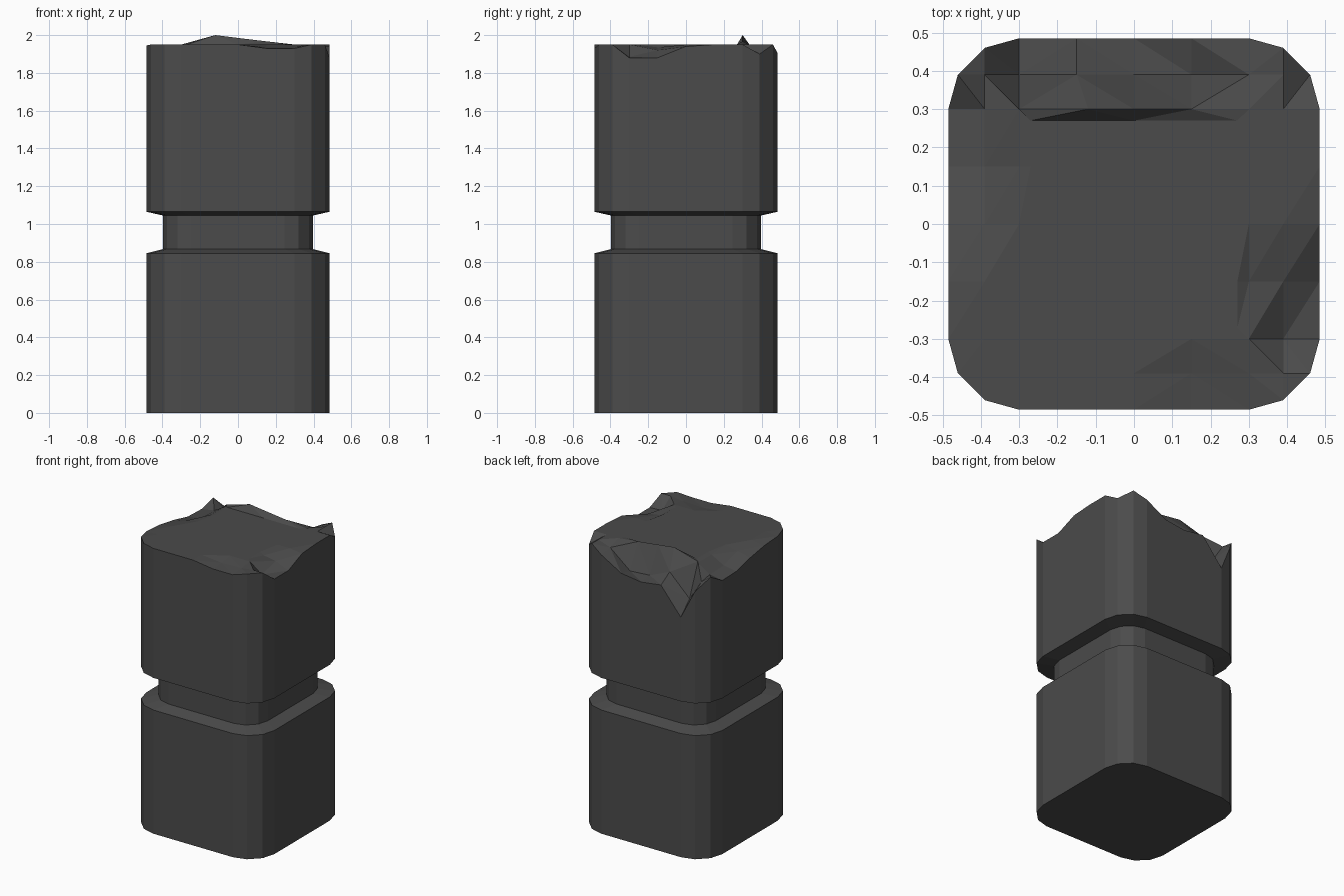
import bpy, bmesh

if "Cube" in bpy.data.objects:
    bpy.data.objects.remove(bpy.data.objects["Cube"])

STEPS = (-0.30, -0.15, 0.0, 0.15, 0.30)
H, TOP = 0.485, 1.95

# Rounded-square outline, counter-clockwise from the front left (28 points)
side = [(x, -H) for x in STEPS] + [(0.39, -0.46), (0.46, -0.39)]
outline = []
for _ in range(4):
    outline += side
    side = [(-y, x) for x, y in side]

# Broken-edge heights by outline index: 0-4 front, 7-11 right, 14-18 back, 21-25 left
rim = {3: 1.93, 4: 1.93, 7: 1.88, 8: 1.88, 9: 1.94, 12: 1.90, 14: 1.905,
       15: 1.82, 16: 1.80, 17: 1.82, 18: 1.64, 19: 1.83, 20: 1.92,
       21: 1.87, 22: 1.875, 23: 1.91, 24: 1.935, 25: 1.945}
chipped = {3: 1.935, 4: 1.94, 7: 1.885, 8: 1.92, 14: 1.92, 15: 1.80, 16: 1.81,
           17: 1.874, 18: 1.73, 19: 1.87, 20: 1.87, 21: 1.885, 22: 1.89, 23: 1.93}
ridge = {8: 1.935, 15: 1.967, 16: 1.985, 17: 2.0, 21: 1.94, 22: 1.94}


def clamp(v, m):
    return max(-m, min(m, v))


def level(scale, z):
    return [(x * scale, y * scale, z) for x, y in outline]


def broken(limit, heights):
    return [(clamp(x, limit), clamp(y, limit), heights.get(i, TOP))
            for i, (x, y) in enumerate(outline)]


# Blocks with the recessed neck between, then the broken top
rings = [level(1, 0), level(1, 0.845), level(0.82, 0.867), level(0.82, 1.045),
         level(1, 1.065), broken(1, rim), broken(0.39, chipped),
         broken(0.30, ridge), broken(0.27, {})]
x, y, z = rings[7][17]
rings[7][17] = (-0.12, y, z)

bm = bmesh.new()
loops = [[bm.verts.new(p) for p in r] for r in rings]
n = len(outline)
for a, b in zip(loops, loops[1:]):
    for i in range(n):
        j = (i + 1) % n
        bm.faces.new((a[i], a[j], b[j], b[i]))
bm.faces.new(loops[0][::-1])
bm.faces.new(loops[-1])
bmesh.ops.remove_doubles(bm, verts=bm.verts, dist=0.0005)
# Split the bent quads of the rubble
bmesh.ops.triangulate(bm, faces=[f for f in bm.faces
                                 if f.calc_center_median().z > 1.6 and len(f.verts) == 4])
bmesh.ops.recalc_face_normals(bm, faces=bm.faces)

mesh = bpy.data.meshes.new("broken_pillar")
bm.to_mesh(mesh)
bm.free()
pillar = bpy.data.objects.new("broken_pillar", mesh)
bpy.context.collection.objects.link(pillar)

# Dark stone
stone = bpy.data.materials.new("dark_stone")
stone.diffuse_color = (0.07, 0.07, 0.07, 1)
stone.use_nodes = True
stone.node_tree.nodes["Principled BSDF"].inputs["Base Color"].default_value = stone.diffuse_color
mesh.materials.append(stone)
